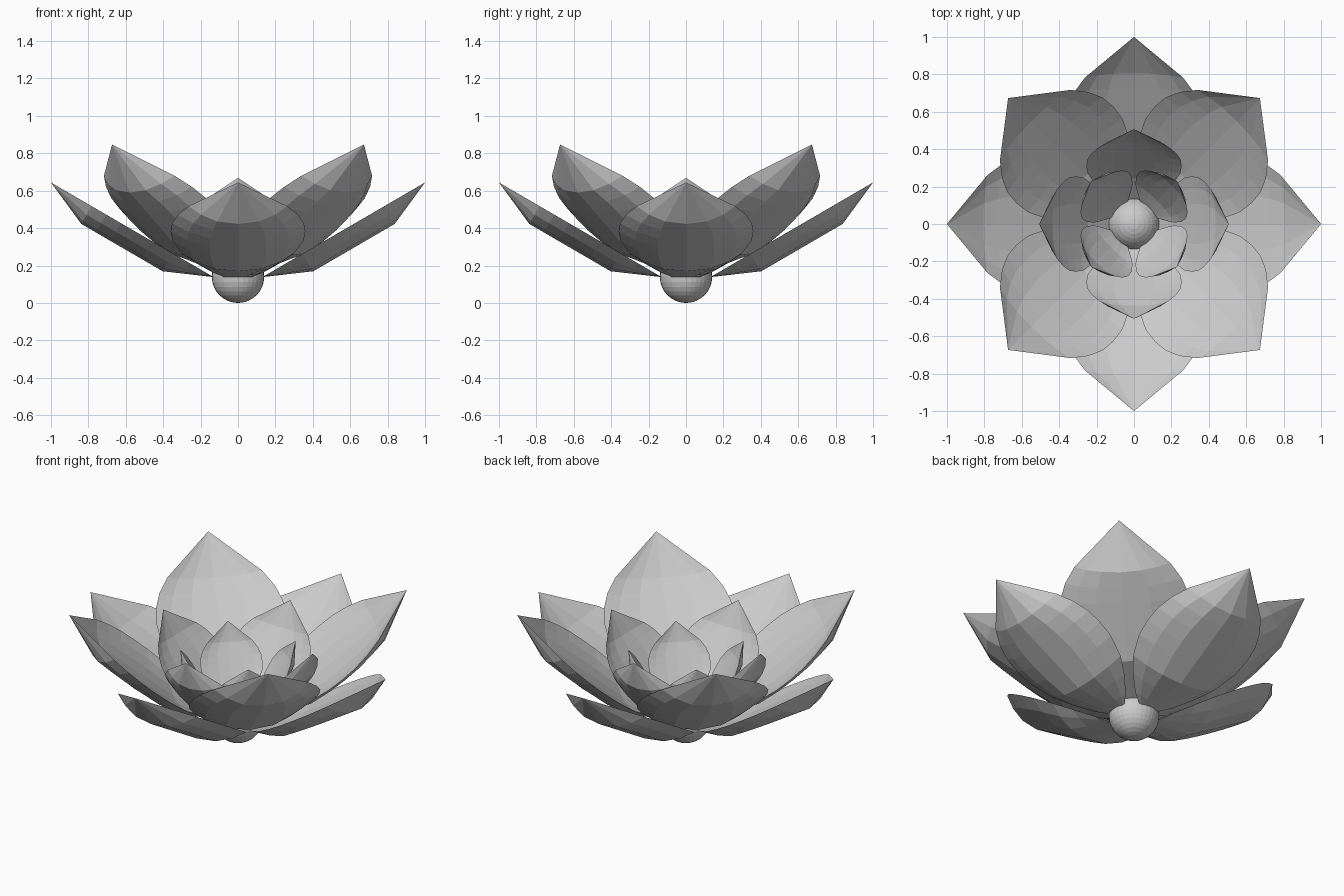
import bpy, bmesh, math
from mathutils import Vector

if "Cube" in bpy.data.objects:
    bpy.data.objects.remove(bpy.data.objects["Cube"])

# petal outline: position along the petal (0 base, 1 tip), half width (1 = widest)
OUTLINE = [(0, .2), (.05, .38), (.15, .63), (.25, .83), (.38, .97), (.48, 1),
           (.57, .98), (.66, .89), (.75, .73), (1, 0)]
COLUMNS = [-1, -.75, -.42, 0, .42, .75, 1]
INNER = .42   # the upper face is flatter than the underside


def petal(name, base, tip, half_width, depth, angle):
    """Cupped, pointed petal from base (radius, z) to tip (radius, z), turned about z."""
    b, t = Vector((base[0], 0, base[1])), Vector((tip[0], 0, tip[1]))
    d = (t - b).normalized()
    out = Vector((d.z, 0, -d.x))          # towards the underside
    bm = bmesh.new()
    for cup in (depth, depth * INNER):    # underside, then upper face
        rows = []
        for f, w in OUTLINE:
            sag = cup * min(f / .25, 1, (1 - f) / .25)
            rows.append([bm.verts.new(b.lerp(t, f) + out * sag * (1 - abs(s) ** 2.3)
                                      + Vector((0, s * w * half_width, 0))) for s in COLUMNS])
        for r0, r1 in zip(rows, rows[1:]):
            for i in range(len(COLUMNS) - 1):
                bm.faces.new((r0[i], r1[i], r1[i + 1], r0[i + 1]))
    bmesh.ops.remove_doubles(bm, verts=bm.verts, dist=1e-4)
    bmesh.ops.recalc_face_normals(bm, faces=bm.faces)
    me = bpy.data.meshes.new(name)
    bm.to_mesh(me)
    bm.free()
    ob = bpy.data.objects.new(name, me)
    ob.rotation_euler.z = math.radians(angle)
    bpy.context.collection.objects.link(ob)


# rings of four petals: name, base, tip, half width, cup depth, first angle
RINGS = [
    ("outer_petal", (.13, .138), (1.0, .644), .36, .11, 0),
    ("diagonal_petal", (.13, .178), (.952, .847), .366, .115, 45),
    ("inner_petal", (.125, .17), (.507, .669), .255, .075, 0),
    ("centre_petal", (.10, .185), (.325, .586), .175, .053, 45),
]
for name, base, tip, width, depth, start in RINGS:
    for k in range(4):
        petal(f"{name}_{k + 1}", base, tip, width, depth, start + 90 * k)

# round flower heart at the bottom
bpy.ops.mesh.primitive_uv_sphere_add(segments=32, ring_count=16, radius=.14, location=(0, 0, .14))
bpy.context.object.name = "flower_heart"
